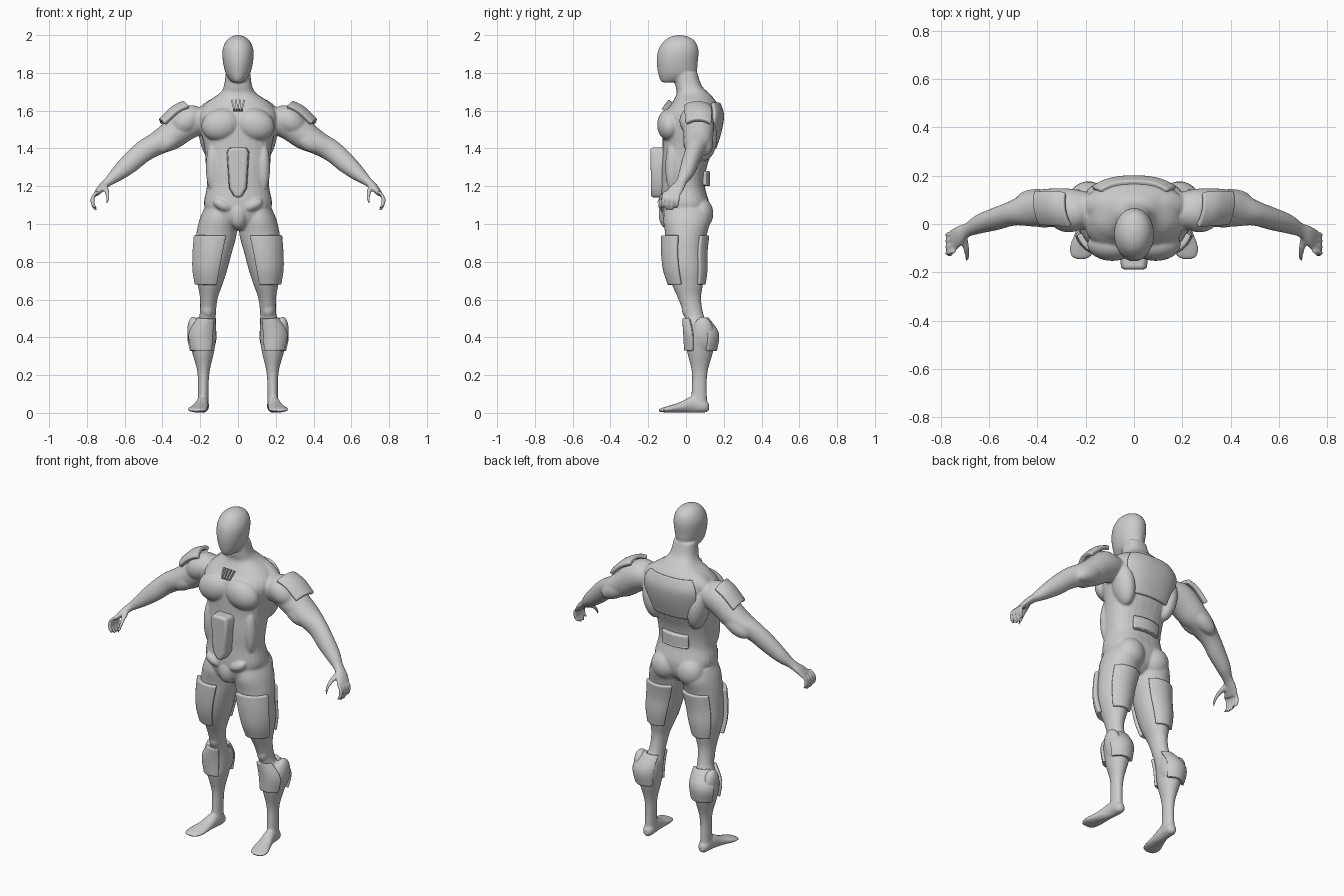
import bpy, bmesh, math
from mathutils import Vector, Matrix

cube = bpy.data.objects.get("Cube")
if cube:
    bpy.data.objects.remove(cube)

grey = bpy.data.materials.new("light_grey")
grey.use_nodes = True
grey.diffuse_color = (0.6, 0.6, 0.6, 1)
grey.node_tree.nodes["Principled BSDF"].inputs["Base Color"].default_value = grey.diffuse_color

X, Y, Z = Vector((1, 0, 0)), Vector((0, 1, 0)), Vector((0, 0, 1))


def upright(*rows):
    """Rows of height, centre x, half width, front y, back y."""
    return [(x, (f + b) / 2, z, w, (b - f) / 2) for z, x, w, f, b in rows]


def refine(rows, steps=5):
    """Smoothly interpolate the stations of a loft."""
    out = []
    for i in range(len(rows) - 1):
        a, b = rows[max(i - 1, 0)], rows[i]
        c, d = rows[i + 1], rows[min(i + 2, len(rows) - 1)]
        for s in range(steps):
            t = s / steps
            out.append([q + t / 2 * (r - p + t * (2 * p - 5 * q + 4 * r - e + t * (3 * (q - r) + e - p)))
                        for p, q, r, e in zip(a, b, c, d)])
    return out + [list(rows[-1])]


def loft(bm, rows, u=X, v=Y, arc=None, grow=0, power=2, sides=28):
    """Skin elliptical rings; an arc in degrees leaves an open shell."""
    start, end = arc or (0, 360)
    count = sides if arc is None else sides + 1
    rings = []
    for x, y, z, ra, rb in refine(rows):
        ring = []
        for i in range(count):
            t = math.radians(start + (end - start) * i / sides)
            c, s = math.cos(t), math.sin(t)
            c = math.copysign(abs(c) ** (2 / power), c)
            s = math.copysign(abs(s) ** (2 / power), s)
            ring.append(bm.verts.new(Vector((x, y, z)) + u * c * (ra + grow) + v * s * (rb + grow)))
        rings.append(ring)
    for low, high in zip(rings, rings[1:]):
        for i in range(sides):
            j = (i + 1) % count
            bm.faces.new((low[i], low[j], high[j], high[i]))
    if arc is None:
        bm.faces.new(rings[0][::-1])
        bm.faces.new(rings[-1])


def blob(bm, centre, radii, turn=0, axis="Y"):
    """Add a muscle as a stretched and turned sphere."""
    m = Matrix.Translation(centre) @ Matrix.Rotation(math.radians(turn), 4, axis) @ Matrix.Diagonal((*radii, 1))
    bmesh.ops.create_uvsphere(bm, u_segments=24, v_segments=16, radius=1, matrix=m)


def mirror(bm):
    copy = bmesh.ops.duplicate(bm, geom=bm.verts[:] + bm.edges[:] + bm.faces[:])["geom"]
    for vert in copy:
        if isinstance(vert, bmesh.types.BMVert):
            vert.co.x *= -1
    bmesh.ops.reverse_faces(bm, faces=[f for f in copy if isinstance(f, bmesh.types.BMFace)])


def finish(name, bm):
    bmesh.ops.recalc_face_normals(bm, faces=bm.faces)
    mesh = bpy.data.meshes.new(name)
    bm.to_mesh(mesh)
    bm.free()
    mesh.materials.append(grey)
    mesh.shade_smooth()
    ob = bpy.data.objects.new(name, mesh)
    bpy.context.collection.objects.link(ob)
    return ob


def plate(name, rows, arc, u=X, v=Y, grow=0.006, power=2, both=True):
    """A raised panel that follows part of a limb, with a crisp rim."""
    bm = bmesh.new()
    loft(bm, rows, u, v, arc, grow, power, 20)
    if both:
        mirror(bm)
    ob = finish(name, bm)
    solid = ob.modifiers.new("thickness", "SOLIDIFY")
    solid.thickness, solid.offset = 0.024, 0
    bevel = ob.modifiers.new("rim", "BEVEL")
    bevel.width, bevel.segments, bevel.limit_method = 0.007, 2, "ANGLE"
    bevel.angle_limit = math.radians(50)
    return ob


# Stations of the main masses
torso = upright((0.97, 0, 0.05, -0.09, 0.06), (1.02, 0, 0.14, -0.12, 0.11), (1.1, 0, 0.18, -0.135, 0.125),
                (1.2, 0, 0.165, -0.13, 0.1), (1.3, 0, 0.17, -0.13, 0.11), (1.4, 0, 0.178, -0.125, 0.145),
                (1.5, 0, 0.2, -0.125, 0.175), (1.58, 0, 0.21, -0.115, 0.185), (1.64, 0, 0.17, -0.075, 0.165),
                (1.69, 0, 0.1, -0.05, 0.125), (1.73, 0, 0.075, -0.055, 0.085), (1.8, 0, 0.065, -0.06, 0.06))
head = upright((1.75, 0, 0.025, -0.125, -0.06), (1.765, 0, 0.045, -0.138, 0.03), (1.8, 0, 0.066, -0.148, 0.055),
               (1.86, 0, 0.08, -0.155, 0.063), (1.92, 0, 0.082, -0.147, 0.066), (1.965, 0, 0.065, -0.12, 0.05),
               (1.99, 0, 0.038, -0.085, 0.015), (2.0, 0, 0.008, -0.045, -0.025))
leg = upright((1.08, 0.1, 0.08, -0.11, 0.12), (1.02, 0.105, 0.1, -0.12, 0.13), (0.94, 0.115, 0.107, -0.11, 0.11),
              (0.85, 0.13, 0.098, -0.11, 0.1), (0.76, 0.142, 0.086, -0.1, 0.1), (0.68, 0.148, 0.066, -0.075, 0.09),
              (0.6, 0.155, 0.046, -0.04, 0.08), (0.5, 0.163, 0.045, -0.005, 0.1), (0.42, 0.187, 0.072, 0, 0.155),
              (0.33, 0.185, 0.06, 0.005, 0.145), (0.22, 0.183, 0.033, 0.03, 0.115), (0.12, 0.184, 0.028, 0.03, 0.11),
              (0.02, 0.185, 0.03, 0.025, 0.115))
foot = [(0.184, 0.122, 0.03, 0.012, 0.018), (0.184, 0.1, 0.035, 0.03, 0.033), (0.188, 0.04, 0.045, 0.032, 0.045),
        (0.2, -0.03, 0.03, 0.042, 0.028), (0.213, -0.09, 0.02, 0.052, 0.018), (0.218, -0.13, 0.015, 0.044, 0.011),
        (0.22, -0.145, 0.013, 0.025, 0.005)]
arm = [(0.17, 0.055, 1.56, 0.075, 0.07), (0.23, 0.06, 1.55, 0.085, 0.085), (0.29, 0.065, 1.52, 0.085, 0.085),
       (0.36, 0.066, 1.465, 0.08, 0.076), (0.43, 0.06, 1.425, 0.072, 0.062), (0.5, 0.045, 1.385, 0.052, 0.058),
       (0.57, 0.022, 1.325, 0.047, 0.054), (0.64, 0, 1.265, 0.04, 0.04), (0.69, -0.025, 1.222, 0.03, 0.024),
       (0.725, -0.05, 1.19, 0.042, 0.02), (0.752, -0.07, 1.158, 0.046, 0.014)]
arm_u, arm_v = Vector((0.15, 0.98, 0)), Vector((0.5, 0, 0.86))

# Body: one side of the limbs and muscles, mirrored, then the central masses
bm = bmesh.new()
loft(bm, leg)
loft(bm, foot, X, Z)
loft(bm, arm, arm_u, arm_v)
for i in range(4):
    y, r = -0.035 - 0.025 * i, 0.011
    drop = 0.012 * abs(i - 1.5)
    loft(bm, [(0.742, y - 0.002, 1.175, r, r), (0.767, y - 0.008, 1.145, r, r), (0.768, y - 0.012, 1.105, r, r),
              (0.752, y - 0.016, 1.065 + drop, r * 0.7, r * 0.7)], X, Y, sides=10)
loft(bm, [(0.705, -0.06, 1.195, 0.018, 0.018), (0.694, -0.105, 1.17, 0.013, 0.013),
          (0.69, -0.135, 1.14, 0.011, 0.011), (0.695, -0.152, 1.11, 0.007, 0.007)], X, Z, sides=10)
blob(bm, (0.09, -0.085, 1.525), (0.105, 0.068, 0.085), 15)             # chest
blob(bm, (0.27, 0.05, 1.545), (0.1, 0.085, 0.075), 35)                 # shoulder
blob(bm, (0.1, 0.075, 1.62), (0.13, 0.07, 0.055), 22)                  # upper back
blob(bm, (0.15, 0.09, 1.46), (0.055, 0.075, 0.13), 10)                 # side back
blob(bm, (0.4, 0.1, 1.43), (0.1, 0.045, 0.05), 32)                     # upper arm back
blob(bm, (0.37, 0.025, 1.435), (0.08, 0.04, 0.045), 35)                # upper arm front
blob(bm, (0.085, 0.075, 1.055), (0.082, 0.07, 0.085))                  # buttock
blob(bm, (0.08, -0.115, 1.1), (0.055, 0.032, 0.03), -25)               # hip bulge
blob(bm, (0.135, -0.07, 1.3), (0.035, 0.04, 0.13))                     # flank
blob(bm, (0.225, 0.09, 0.41), (0.042, 0.06, 0.1), 8)                   # outer calf
blob(bm, (0.145, 0.1, 0.41), (0.032, 0.05, 0.08))                      # inner calf
blob(bm, (0.16, 0.012, 0.55), (0.035, 0.035, 0.05))                    # kneecap
mirror(bm)
loft(bm, torso, power=2.4)
loft(bm, head)
blob(bm, (0, -0.1, 1.05), (0.05, 0.045, 0.075))
body = finish("body", bm)
remesh = body.modifiers.new("blend", "REMESH")
remesh.mode, remesh.voxel_size, remesh.use_smooth_shade = "VOXEL", 0.006, True
relax = body.modifiers.new("relax", "SMOOTH")
relax.factor, relax.iterations = 0.5, 6

# Raised panels over the limbs
plate("front_thigh_guard", leg[2:6], (-115, -20), grow=0.01)
plate("back_thigh_guard", leg[2:6], (40, 135), grow=0.002)
plate("shin_guard", leg[7:10], (-130, -30), grow=0.003)
plate("calf_guard", leg[7:10], (25, 140), grow=0.007)
plate("shoulder_pad", arm[1:4], (50, 130), arm_u, arm_v, grow=0.022)

# Upper back panel and lower back panel
plate("back_panel", torso[5:9], (42, 138), power=2.4, grow=0.004, both=False)
plate("lower_back_panel", upright((1.2, 0, 0.14, -0.1, 0.108), (1.24, 0, 0.14, -0.1, 0.108),
                                  (1.28, 0, 0.14, -0.1, 0.108)), (55, 125), both=False)

# Abdomen plate with chamfered corners
bm = bmesh.new()
outline = [(0.02, 1.14), (0.05, 1.19), (0.062, 1.38), (0.05, 1.405)]
outline += [(-x, z) for x, z in reversed(outline)]
face = bm.faces.new([bm.verts.new((x, -0.1, z)) for x, z in outline])
front = bmesh.ops.extrude_face_region(bm, geom=[face])["geom"]
for vert in front:
    if isinstance(vert, bmesh.types.BMVert):
        vert.co = (vert.co.x * 0.85, -0.188 + 0.07 * max(0, 1.2 - vert.co.z), vert.co.z)
abdomen = finish("abdomen_plate", bm)
edge = abdomen.modifiers.new("rim", "BEVEL")
edge.width, edge.segments = 0.014, 3

# Short straps at the top of the chest
bm = bmesh.new()
for x, turn in ((0.008, 3), (0.025, 14)):
    m = Matrix.Translation((x, -0.098, 1.625)) @ Matrix.Rotation(math.radians(turn), 4, "Y")
    m = m @ Matrix.Rotation(math.radians(-35), 4, "X") @ Matrix.Diagonal((0.009, 0.03, 0.06, 1))
    bmesh.ops.create_cube(bm, size=1, matrix=m)
mirror(bm)
finish("chest_straps", bm)

for ob in bpy.context.scene.objects:
    ob.select_set(ob.type == "MESH" and ob.name != "body")
    if ob.select_get():
        bpy.context.view_layer.objects.active = ob
bpy.ops.object.shade_smooth_by_angle(angle=math.radians(40))
